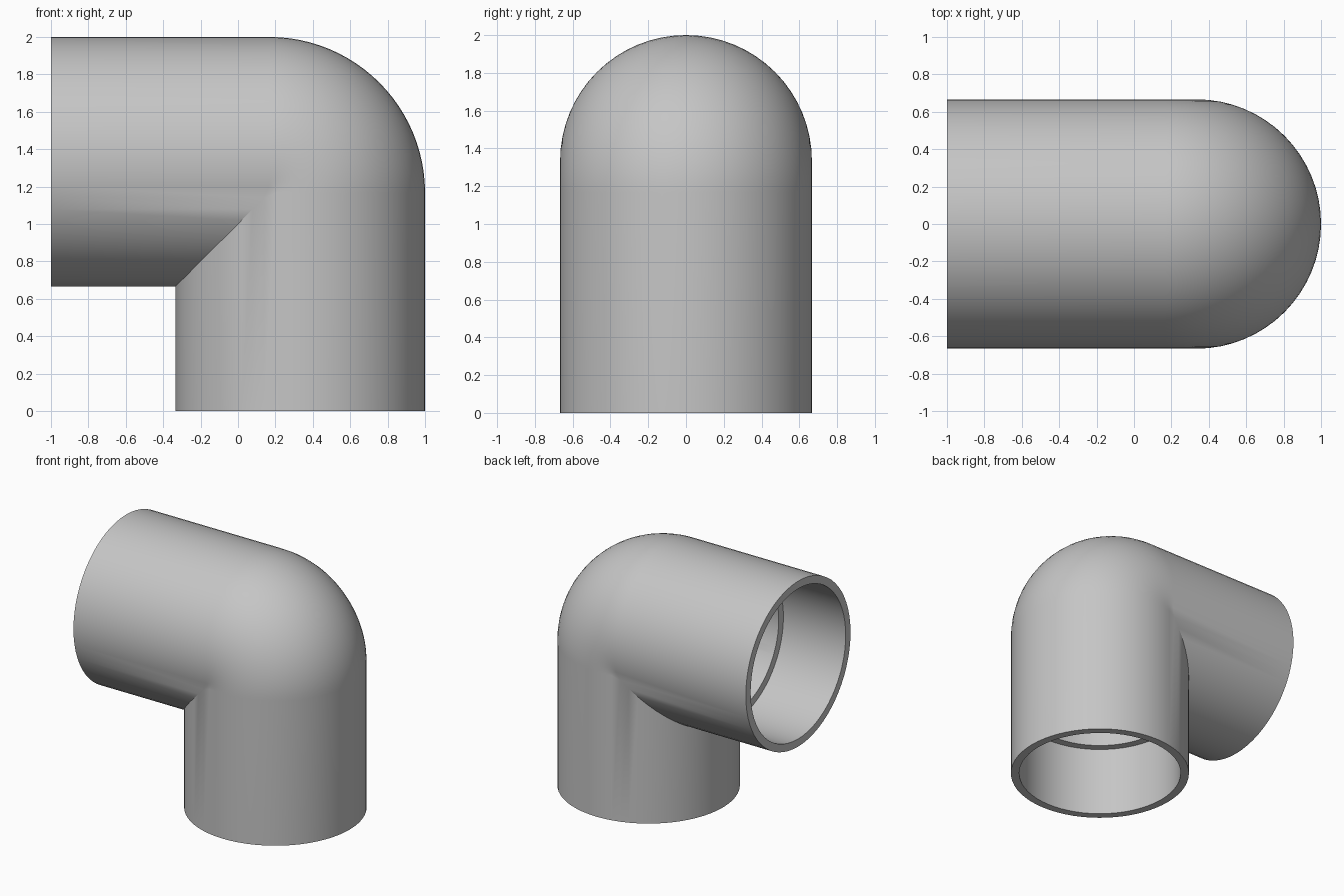
import bpy, bmesh
from math import sin, cos, pi, radians
from mathutils import Vector

cube = bpy.data.objects.get("Cube")
if cube:
    bpy.data.objects.remove(cube, do_unlink=True)

SIDES, BEND_STEPS = 64, 24
OUTER, SOCKET, BORE = 2 / 3, 0.605, 0.545   # pipe radii
DEPTH = 0.555                               # socket depth
AXIS = 1 / 3                                # x of the upright leg's axis
BEND = 1 / 6                                # x of the bend's centre


def at_foot(radius, a, depth):
    """Point on the upright leg, measured up from its open end."""
    return Vector((AXIS + radius * cos(a), radius * sin(a), depth))


def at_side(radius, a, depth):
    """Matching point on the level leg, measured in from its open end."""
    return Vector((depth - 1, radius * sin(a), 1 + AXIS + radius * cos(a)))


def elbow_line(radius, a, depth):
    """Lengthwise line round the elbow: an arc outside, a mitre inside."""
    x = AXIS + radius * cos(a)
    arc = max(0, x - BEND)
    cx = min(x, BEND)
    turn = [Vector((cx + arc * cos(t), radius * sin(a), 1 + cx + arc * sin(t)))
            for t in (pi / 2 * i / BEND_STEPS for i in range(BEND_STEPS + 1))]
    return [at_foot(radius, a, depth)] + turn + [at_side(radius, a, depth)]


def wall_loop(a):
    """Closed section of the wall: outside, rim, socket, bore, socket."""
    return (elbow_line(OUTER, a, 0)
            + [at_side(SOCKET, a, 0), at_side(SOCKET, a, DEPTH)]
            + elbow_line(BORE, a, DEPTH)[::-1]
            + [at_foot(SOCKET, a, DEPTH), at_foot(SOCKET, a, 0)])


# Pipe elbow with a socket at each end
bm = bmesh.new()
loops = [[bm.verts.new(p) for p in wall_loop(2 * pi * i / SIDES)]
         for i in range(SIDES)]
for i, here in enumerate(loops):
    after = loops[(i + 1) % SIDES]
    for j in range(len(here)):
        k = (j + 1) % len(here)
        bm.faces.new((here[j], after[j], after[k], here[k]))
bmesh.ops.remove_doubles(bm, verts=bm.verts[:], dist=1e-5)
bmesh.ops.recalc_face_normals(bm, faces=bm.faces[:])
mesh = bpy.data.meshes.new("pipe_elbow")
bm.to_mesh(mesh)
bm.free()

elbow = bpy.data.objects.new("pipe_elbow", mesh)
bpy.context.collection.objects.link(elbow)

# Plain grey plastic
grey = bpy.data.materials.new("grey_plastic")
grey.use_nodes = True
colour = (0.56, 0.56, 0.56, 1)
grey.diffuse_color = colour
shader = next(n for n in grey.node_tree.nodes if n.type == "BSDF_PRINCIPLED")
shader.inputs["Base Color"].default_value = colour
mesh.materials.append(grey)

bpy.ops.object.select_all(action="DESELECT")
elbow.select_set(True)
bpy.context.view_layer.objects.active = elbow
bpy.ops.object.shade_smooth_by_angle(angle=radians(30))
